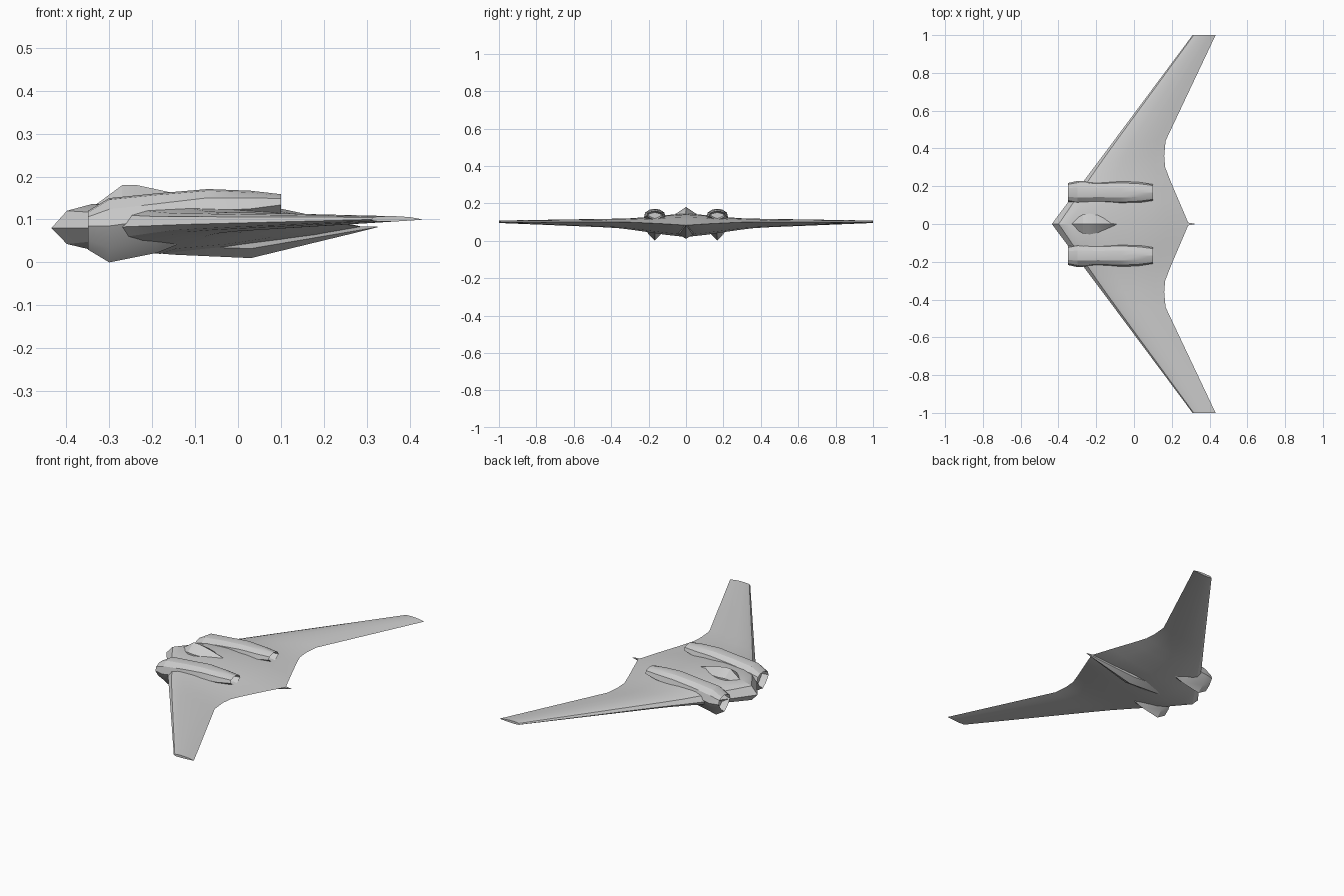
import bpy, bmesh, math

cube = bpy.data.objects.get("Cube")
if cube:
    bpy.data.objects.remove(cube, do_unlink=True)

grey = bpy.data.materials.new("matte_grey")
grey.use_nodes = True
COLOUR = (0.6, 0.6, 0.6, 1)
grey.diffuse_color = COLOUR
grey.node_tree.nodes["Principled BSDF"].inputs["Base Color"].default_value = COLOUR


def loft(name, rings, hollow=0.0, smooth=25):
    """Skin closed rings of equal size; hollow > 0 sinks an opening into both ends."""
    bm = bmesh.new()
    loops = [[bm.verts.new(p) for p in ring] for ring in rings]
    n = len(loops[0])
    for a, b in zip(loops, loops[1:]):
        for i in range(n):
            j = (i + 1) % n
            bm.faces.new((a[i], a[j], b[j], b[i]))
    caps = [bm.faces.new(loops[0][::-1]), bm.faces.new(loops[-1])]
    bmesh.ops.recalc_face_normals(bm, faces=bm.faces)
    if hollow:
        bmesh.ops.inset_individual(bm, faces=caps, thickness=0.008)
        for cap, direction in zip(caps, (1, -1)):
            for v in cap.verts:
                v.co.x += direction * hollow
    bmesh.ops.remove_doubles(bm, verts=bm.verts, dist=0.0002)
    bmesh.ops.recalc_face_normals(bm, faces=bm.faces)
    mesh = bpy.data.meshes.new(name)
    bm.to_mesh(mesh)
    bm.free()
    mesh.materials.append(grey)
    obj = bpy.data.objects.new(name, mesh)
    bpy.context.collection.objects.link(obj)
    bpy.ops.object.select_all(action='DESELECT')
    obj.select_set(True)
    bpy.context.view_layer.objects.active = obj
    bpy.ops.object.shade_smooth_by_angle(angle=math.radians(smooth))
    return obj


# Flying wing: one airfoil section per spanwise station
UPPER = [(0.05, 0.62), (0.13, 0.86), (0.35, 1.0), (0.55, 0.92), (0.74, 0.68), (0.86, 0.38)]
LOWER = [(0.86, 0.3), (0.74, 0.5), (0.55, 0.8), (0.35, 1.0), (0.13, 0.85), (0.05, 0.62)]


def section(y, x0, x1, z0, z1, top, bottom):
    def point(t, f, limit):
        base = z0 + (z1 - z0) * t
        return (x0 + (x1 - x0) * t, y, base + (limit - base) * f)
    return ([(x0, y, z0)] + [point(t, f, top) for t, f in UPPER]
            + [(x1, y, z1)] + [point(t, f, bottom) for t, f in LOWER])


# y, leading x, trailing x, leading z, trailing z, top z, bottom z
STATIONS = [
    (0.00, -0.435, 0.290, 0.080, 0.083, 0.145, 0.020),
    (0.11, -0.353, 0.243, 0.080, 0.090, 0.137, 0.032),
    (0.23, -0.264, 0.192, 0.083, 0.096, 0.125, 0.050),
    (0.30, -0.212, 0.165, 0.085, 0.099, 0.120, 0.060),
    (0.36, -0.167, 0.160, 0.087, 0.100, 0.118, 0.067),
    (0.44, -0.107, 0.167, 0.089, 0.100, 0.117, 0.072),
    (1.00, 0.310, 0.432, 0.100, 0.100, 0.108, 0.095),
]
span = [(-s[0],) + s[1:] for s in STATIONS[:0:-1]] + STATIONS
loft("flying_wing", [section(*s) for s in span], smooth=22)

# Ridged canopy: x, half width, ridge z, base z
canopy = [(-0.335, 0.012, 0.132, 0.110), (-0.27, 0.050, 0.180, 0.115),
          (-0.235, 0.055, 0.180, 0.115), (-0.165, 0.042, 0.165, 0.115),
          (-0.09, 0.004, 0.143, 0.115)]
loft("canopy", [[(x, -w, b), (x, -w, b + (t - b) * 0.45), (x, 0, t),
                 (x, w, b + (t - b) * 0.45), (x, w, b)] for x, w, t, b in canopy])

# Wedge keel running out to the tail spike
keel = [(-0.22, 0.050, 0.024), (-0.15, 0.055, 0.018), (0.03, 0.045, 0.010),
        (0.29, 0.007, 0.073), (0.325, 0.0005, 0.082)]
loft("keel", [[(x, -w, 0.084), (x, -w * 0.8, b + (0.084 - b) * 0.3), (x, 0, b),
               (x, w * 0.8, b + (0.084 - b) * 0.3), (x, w, 0.084)] for x, w, b in keel])

# Twin engine nacelles: x, half width, bottom z, waist z, top z
NACELLE = [(-0.35, 0.050, 0.030, 0.085, 0.120), (-0.30, 0.061, 0.000, 0.085, 0.150),
           (-0.19, 0.055, 0.022, 0.100, 0.161), (-0.07, 0.060, 0.070, 0.120, 0.171),
           (0.03, 0.054, 0.095, 0.125, 0.167), (0.10, 0.043, 0.110, 0.134, 0.159)]


def nacelle_ring(cy, x, w, b, m, t):
    return [(x, cy - w, m), (x, cy - w * 0.85, m + (t - m) * 0.6), (x, cy - w * 0.45, t - 0.004),
            (x, cy, t), (x, cy + w * 0.45, t - 0.004), (x, cy + w * 0.85, m + (t - m) * 0.6),
            (x, cy + w, m), (x, cy + w * 0.55, b + (m - b) * 0.4), (x, cy, b),
            (x, cy - w * 0.55, b + (m - b) * 0.4)]


for side, sign in (("left", 1), ("right", -1)):
    loft(side + "_engine_nacelle", [nacelle_ring(sign * 0.167, *r) for r in NACELLE],
         hollow=0.035, smooth=20)
